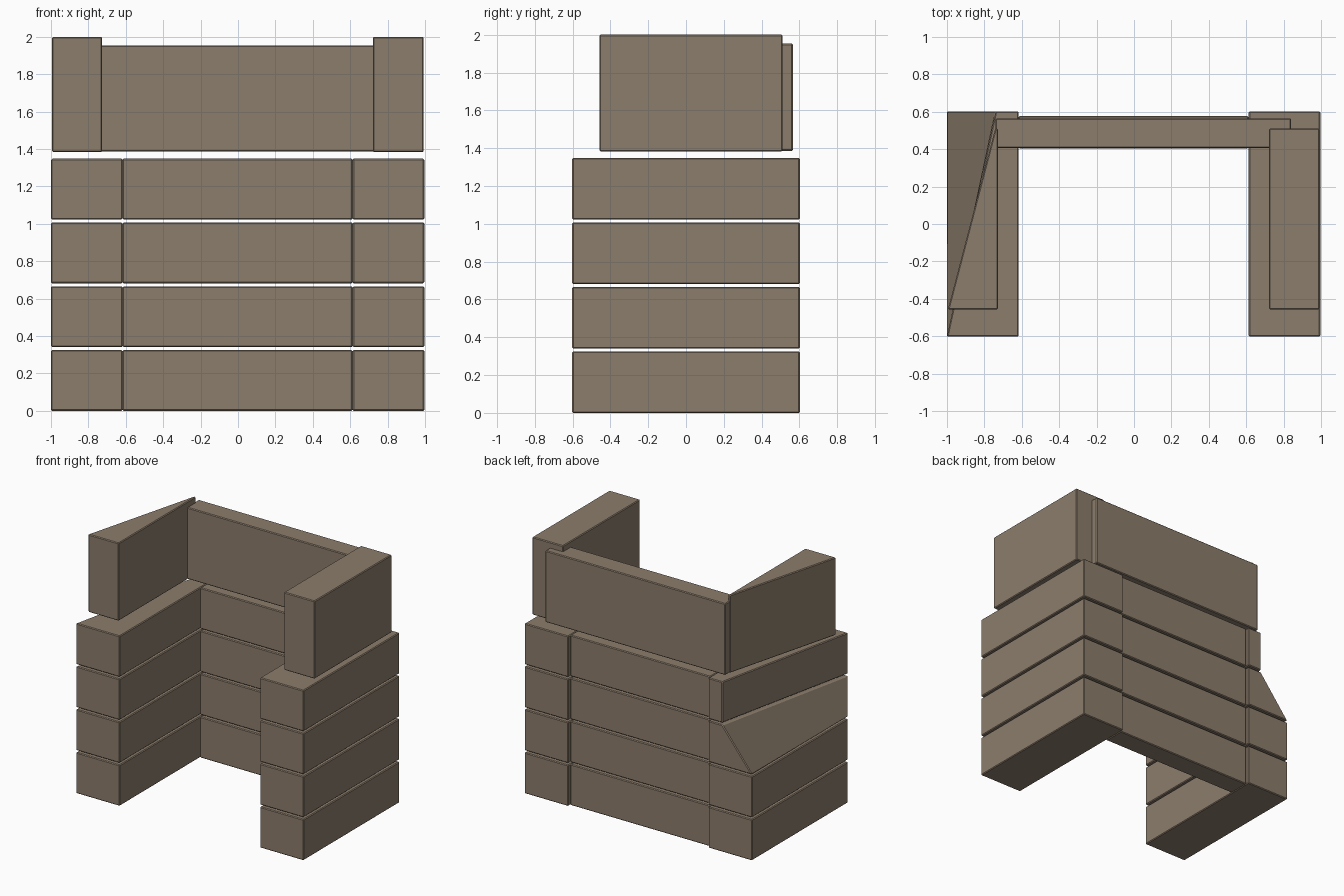
import bpy
import bmesh

cube = bpy.data.objects.get("Cube")
if cube:
    bpy.data.objects.remove(cube, do_unlink=True)

# Single stone colour
stone = bpy.data.materials.new("brown_stone")
stone.use_nodes = True
COLOUR = (0.262, 0.205, 0.150, 1.0)
stone.diffuse_color = COLOUR
shader = stone.node_tree.nodes["Principled BSDF"]
shader.inputs["Base Color"].default_value = COLOUR
shader.inputs["Roughness"].default_value = 0.9


def block(name, x, y, z, low_cut=None, top_cut=None):
    """Bevelled stone block; the cuts move the back corner of its -x side inwards."""
    bm = bmesh.new()
    bmesh.ops.create_cube(bm, size=1)
    for v in bm.verts:
        side, back, top = (c > 0 for c in v.co)
        v.co = (x[side], y[back], z[top])
        cut = top_cut if top else low_cut
        if cut is not None and back and not side:
            v.co.x = cut
    bmesh.ops.bevel(bm, geom=bm.edges[:], offset=0.006, segments=1,
                    affect='EDGES', clamp_overlap=True)
    mesh = bpy.data.meshes.new(name)
    bm.to_mesh(mesh)
    bm.free()
    mesh.materials.append(stone)
    obj = bpy.data.objects.new(name, mesh)
    bpy.context.collection.objects.link(obj)
    return obj


# Four courses of stone around three sides, chipped away on one side
PITCH, HEIGHT = 0.341, 0.325
CHIPS = [(None, None), (None, None), (None, -0.74), (-0.74, -0.74)]
for i, (low, top) in enumerate(CHIPS):
    z = (i * PITCH, i * PITCH + HEIGHT)
    block(f"right_course_{i + 1}", (-1.0, -0.617), (-0.602, 0.602), z, low, top)
    block(f"left_course_{i + 1}", (0.613, 0.996), (-0.602, 0.602), z)
    block(f"back_course_{i + 1}", (-0.617, 0.613), (0.405, 0.577), z)

# Upper parapet: tapered wall, straight wall and back slab
UPPER = (1.383, 2.0)
block("right_parapet", (-0.995, -0.727), (-0.457, 0.51), UPPER, -0.742, -0.742)
block("left_parapet", (0.722, 0.992), (-0.457, 0.51), UPPER)
block("back_parapet", (-0.74, 0.84), (0.407, 0.565), (1.386, 1.953))
